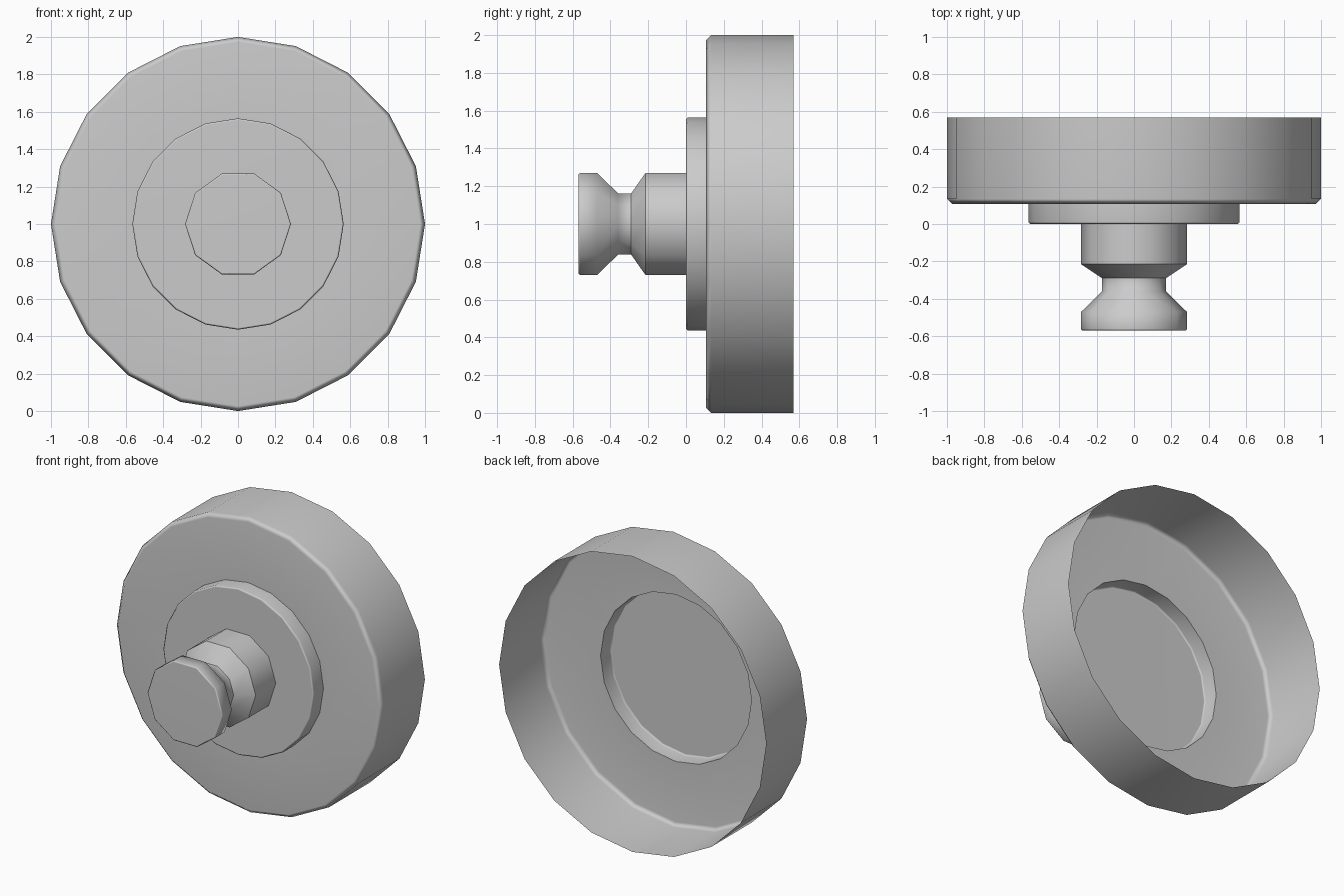
import bpy, bmesh
from math import sin, cos, tau, radians

cube = bpy.data.objects.get("Cube")
if cube:
    bpy.data.objects.remove(cube)

grey = bpy.data.materials.new("light_grey")
grey.use_nodes = True
colour = (0.6, 0.6, 0.6, 1)
grey.diffuse_color = colour
grey.node_tree.nodes["Principled BSDF"].inputs["Base Color"].default_value = colour


def turned_part(name, profile, sides, cap=True):
    """Turn (radius, y) points, listed front to back, about the y axis."""
    bm = bmesh.new()
    rings = [[bm.verts.new((r * cos(tau * i / sides), y, 1 + r * sin(tau * i / sides)))
              for i in range(sides)] for r, y in profile]
    for a, b in zip(rings, rings[1:]):
        for i in range(sides):
            j = (i + 1) % sides
            bm.faces.new((a[i], a[j], b[j], b[i]))
    if cap:
        bm.faces.new(rings[0][::-1])
    bm.normal_update()
    # Face the front cap or front flange towards -y
    front = min(bm.faces, key=lambda f: f.calc_center_median().y)
    if front.normal.y > 0:
        bmesh.ops.reverse_faces(bm, faces=bm.faces)
    bmesh.ops.recalc_face_normals(bm, faces=bm.faces)
    if min(bm.faces, key=lambda f: f.calc_center_median().y).normal.y > 0:
        bmesh.ops.reverse_faces(bm, faces=bm.faces)
    mesh = bpy.data.meshes.new(name)
    bm.to_mesh(mesh)
    bm.free()
    mesh.materials.append(grey)
    obj = bpy.data.objects.new(name, mesh)
    bpy.context.collection.objects.link(obj)
    bpy.ops.object.select_all(action="DESELECT")
    obj.select_set(True)
    bpy.context.view_layer.objects.active = obj
    bpy.ops.object.shade_smooth_by_angle(angle=radians(50))
    normals = obj.modifiers.new("weighted_normals", "WEIGHTED_NORMAL")
    normals.keep_sharp = True
    return obj


# Hollow dish, open at the back, with its raised centre plate
turned_part("dish", [(0.555, 0), (0.565, 0.01), (0.565, 0.107),
                     (0.973, 0.107), (1, 0.134), (1, 0.57)], 20)

# Waisted knob
turned_part("knob", [(0.275, -0.57), (0.283, -0.562), (0.283, -0.47), (0.171, -0.36),
                     (0.171, -0.29), (0.283, -0.215), (0.283, 0)], 10)
